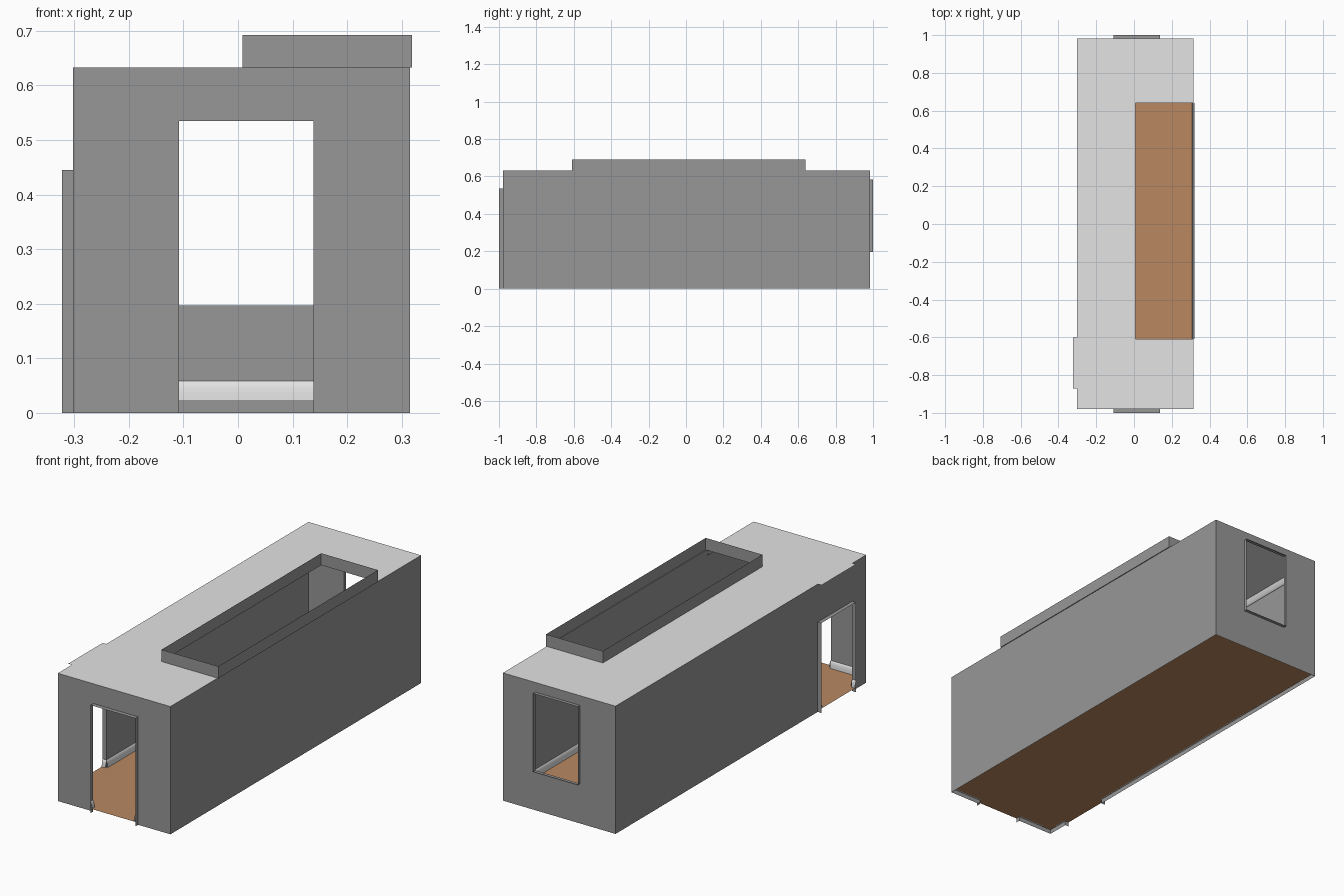
import bpy, bmesh, math
from mathutils import Vector

if "Cube" in bpy.data.objects:
    bpy.data.objects.remove(bpy.data.objects["Cube"])


def material(name, rgb):
    m = bpy.data.materials.new(name)
    m.diffuse_color = (*rgb, 1)
    m.use_nodes = True
    m.node_tree.nodes["Principled BSDF"].inputs["Base Color"].default_value = m.diffuse_color
    return m


GREY = material("wall_grey", (0.31, 0.31, 0.31))
WHITE = material("ceiling_white", (0.77, 0.77, 0.77))
BROWN = material("floor_brown", (0.49, 0.25, 0.12))

# Main dimensions
X0, X1, Y0, Y1 = -0.302, 0.315, -0.979, 0.983
FLOOR, ROOF, TOP = 0.022, 0.633, 0.692
OUT_X, OUT_Y = -0.322, 1.0                  # outer edge of the reveals
FRONT = (-0.108, 0.138, 0.0, 0.535)         # front door: u0, u1, z0, z1
BACK = (-0.108, 0.138, 0.197, 0.585)        # back window
SIDE = (-0.87, -0.60, 0.0, 0.445)           # left door
SKY = (0.008, 0.319, -0.61, 0.64)           # skylight: x0, x1, y0, y1


def make(name, bm, mat):
    me = bpy.data.meshes.new(name)
    bmesh.ops.remove_doubles(bm, verts=bm.verts, dist=1e-5)
    bm.to_mesh(me)
    bm.free()
    me.materials.append(mat)
    ob = bpy.data.objects.new(name, me)
    bpy.context.collection.objects.link(ob)
    return ob


def place(axis, pos, u, v):
    """Point on an axis-aligned plane."""
    return {'x': (pos, u, v), 'y': (u, pos, v), 'z': (u, v, pos)}[axis]


def quad(bm, axis, pos, u0, u1, v0, v1):
    bm.faces.new([bm.verts.new(place(axis, pos, u, v))
                  for u, v in ((u0, v0), (u1, v0), (u1, v1), (u0, v1))])


def panel(bm, axis, pos, u0, u1, v0, v1, hole=None):
    """Flat sheet with an optional rectangular opening."""
    if not hole:
        return quad(bm, axis, pos, u0, u1, v0, v1)
    a, b, c, d = hole
    us, vs = [u0, a, b, u1], [v0, c, d, v1]
    for i in range(3):
        for j in range(3):
            if (i, j) != (1, 1) and us[i + 1] - us[i] > 1e-5 and vs[j + 1] - vs[j] > 1e-5:
                quad(bm, axis, pos, us[i], us[i + 1], vs[j], vs[j + 1])


def wall(name, axis, pos, u0, u1, hole=None):
    bm = bmesh.new()
    panel(bm, axis, pos, u0, u1, 0, ROOF, hole)
    make(name, bm, GREY)


def reveal(name, axis, inner, outer, hole, sill):
    """Lining of an opening that stands out past the wall."""
    u0, u1, z0, z1 = hole
    p0, p1 = sorted((inner, outer))
    bm = bmesh.new()
    for u in (u0, u1):
        quad(bm, 'y' if axis == 'x' else 'x', u, p0, p1, z0, z1)
    for z in (z0, z1) if sill else (z1,):
        if axis == 'x':
            quad(bm, 'z', z, p0, p1, u0, u1)
        else:
            quad(bm, 'z', z, u0, u1, p0, p1)
    make(name, bm, GREY)


def moulding(name, runs, profile):
    """Straight lengths of one profile; the room lies left of each run."""
    bm = bmesh.new()
    for a, b in runs:
        a, b = Vector((*a, 0)), Vector((*b, 0))
        d = (b - a).normalized()
        n = Vector((-d.y, d.x, 0))
        rows = [[bm.verts.new(p + n * t + Vector((0, 0, z))) for t, z in profile]
                for p in (a, b)]
        for i in range(len(profile) - 1):
            bm.faces.new((rows[0][i], rows[1][i], rows[1][i + 1], rows[0][i + 1]))
    ob = make(name, bm, WHITE)
    bpy.ops.object.select_all(action='DESELECT')
    ob.select_set(True)
    bpy.context.view_layer.objects.active = ob
    bpy.ops.object.shade_smooth_by_angle(angle=math.radians(50))


# Walls
wall("front_wall", 'y', Y0, X0, X1, FRONT)
wall("back_wall", 'y', Y1, X0, X1, BACK)
wall("left_wall", 'x', X0, Y0, Y1, SIDE)
wall("right_wall", 'x', X1, Y0, Y1)

# Door and window linings
reveal("front_door_frame", 'y', Y0, -OUT_Y, FRONT, False)
reveal("back_window_frame", 'y', Y1, OUT_Y, BACK, True)
reveal("left_door_frame", 'x', X0, OUT_X, SIDE, False)

# Floor, reaching into both doorways
bm = bmesh.new()
quad(bm, 'z', FLOOR, X0, X1, Y0, Y1)
quad(bm, 'z', FLOOR, FRONT[0], FRONT[1], -OUT_Y, Y0)
quad(bm, 'z', FLOOR, OUT_X, X0, SIDE[0], SIDE[1])
make("floor", bm, BROWN)

# Ceiling with skylight opening and a tab over the left door
bm = bmesh.new()
panel(bm, 'z', ROOF, X0, X1, Y0, Y1, (SKY[0], X1, SKY[2], SKY[3]))
quad(bm, 'z', ROOF, OUT_X, X0, SIDE[0], SIDE[1])
make("ceiling", bm, WHITE)

# Open skylight curb
bm = bmesh.new()
for x in SKY[:2]:
    quad(bm, 'x', x, SKY[2], SKY[3], ROOF, TOP)
for y in SKY[2:]:
    quad(bm, 'y', y, SKY[0], SKY[1], ROOF, TOP)
quad(bm, 'z', ROOF, X1, SKY[1], SKY[2], SKY[3])
make("skylight_curb", bm, GREY)

# Baseboards, turning into the door reveals
base = [(0, FLOOR), (0.007, FLOOR), (0.0065, 0.036), (0.005, 0.047), (0.0025, 0.055), (0, 0.058)]
moulding("baseboard", [
    ((X0, Y0), (FRONT[0], Y0)), ((FRONT[0], Y0), (FRONT[0], -OUT_Y)),
    ((FRONT[1], -OUT_Y), (FRONT[1], Y0)), ((FRONT[1], Y0), (X1, Y0)),
    ((X1, Y0), (X1, Y1)), ((X1, Y1), (X0, Y1)),
    ((X0, Y1), (X0, SIDE[1])), ((X0, SIDE[1]), (OUT_X, SIDE[1])),
    ((OUT_X, SIDE[0]), (X0, SIDE[0])), ((X0, SIDE[0]), (X0, Y0))], base)

# Crown moulding, broken at the skylight
crown = [(0, 0.605), (0.004, 0.607), (0.008, 0.615), (0.014, 0.624), (0.016, 0.632)]
moulding("crown_moulding", [
    ((X0, Y0), (X1, Y0)), ((X1, Y0), (X1, SKY[2])), ((X1, SKY[3]), (X1, Y1)),
    ((X1, Y1), (X0, Y1)), ((X0, Y1), (X0, Y0))], crown)
